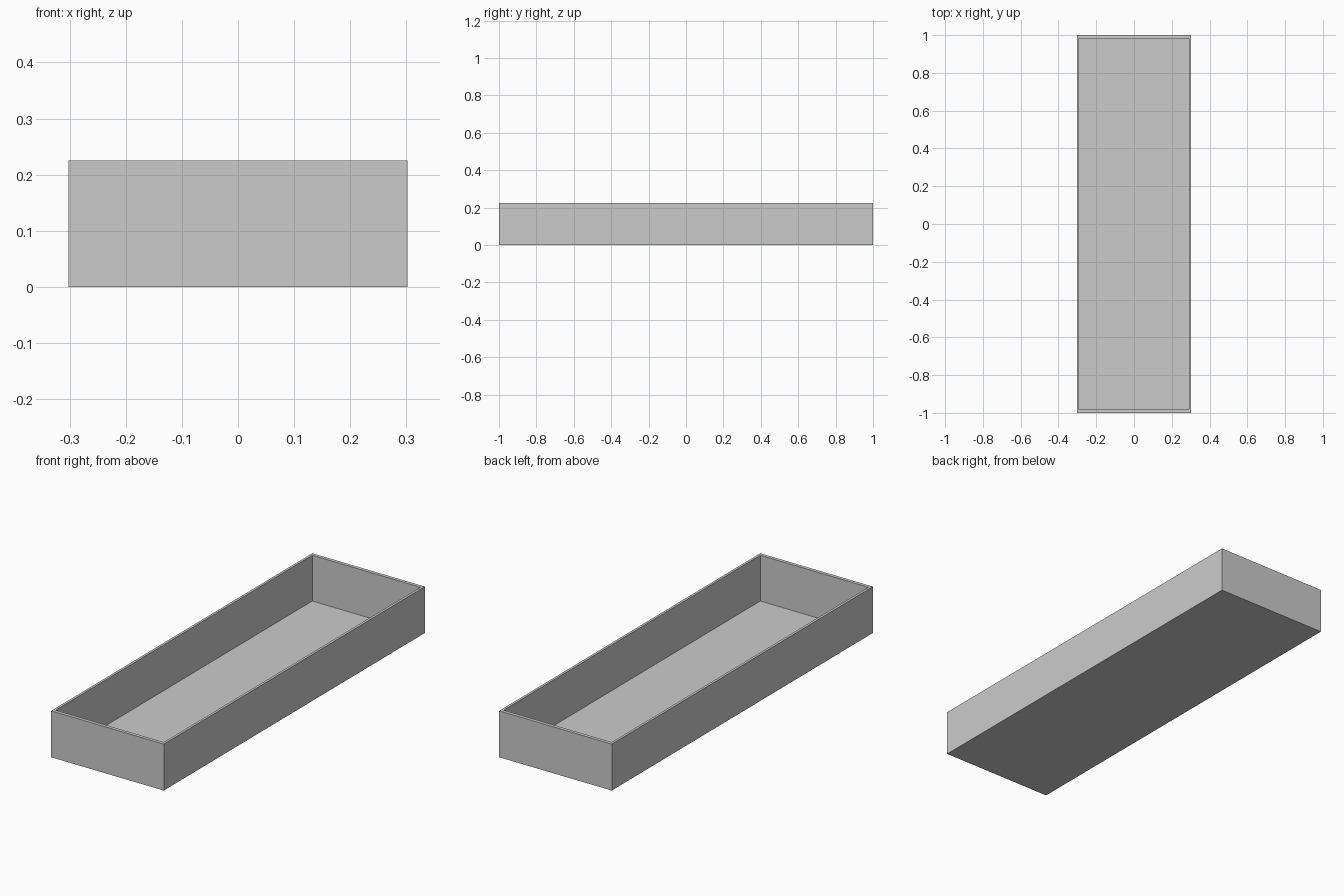
import bpy, bmesh

if "Cube" in bpy.data.objects:
    bpy.data.objects.remove(bpy.data.objects["Cube"])

HALF_X, HALF_Y, HEIGHT = 0.302, 1.0, 0.225
WALL_X, WALL_Y, FLOOR = 0.012, 0.017, 0.003

bm = bmesh.new()

# Outer block
bmesh.ops.create_cube(bm, size=1)
for v in bm.verts:
    v.co.x *= 2 * HALF_X
    v.co.y *= 2 * HALF_Y
    v.co.z = (v.co.z + 0.5) * HEIGHT

# Rim: inset the top face to the wall thickness
bm.normal_update()
top = max(bm.faces, key=lambda f: f.calc_center_median().z)
bmesh.ops.inset_region(bm, faces=[top], thickness=0.01)
for v in top.verts:
    v.co.x = (HALF_X - WALL_X) * (1 if v.co.x > 0 else -1)
    v.co.y = (HALF_Y - WALL_Y) * (1 if v.co.y > 0 else -1)

# Cavity: push the inner face down to the floor
floor = bmesh.ops.extrude_discrete_faces(bm, faces=[top])["faces"][0]
for v in floor.verts:
    v.co.z = FLOOR

bmesh.ops.recalc_face_normals(bm, faces=bm.faces)
mesh = bpy.data.meshes.new("open_tray")
bm.to_mesh(mesh)
bm.free()
bpy.context.collection.objects.link(bpy.data.objects.new("open_tray", mesh))
